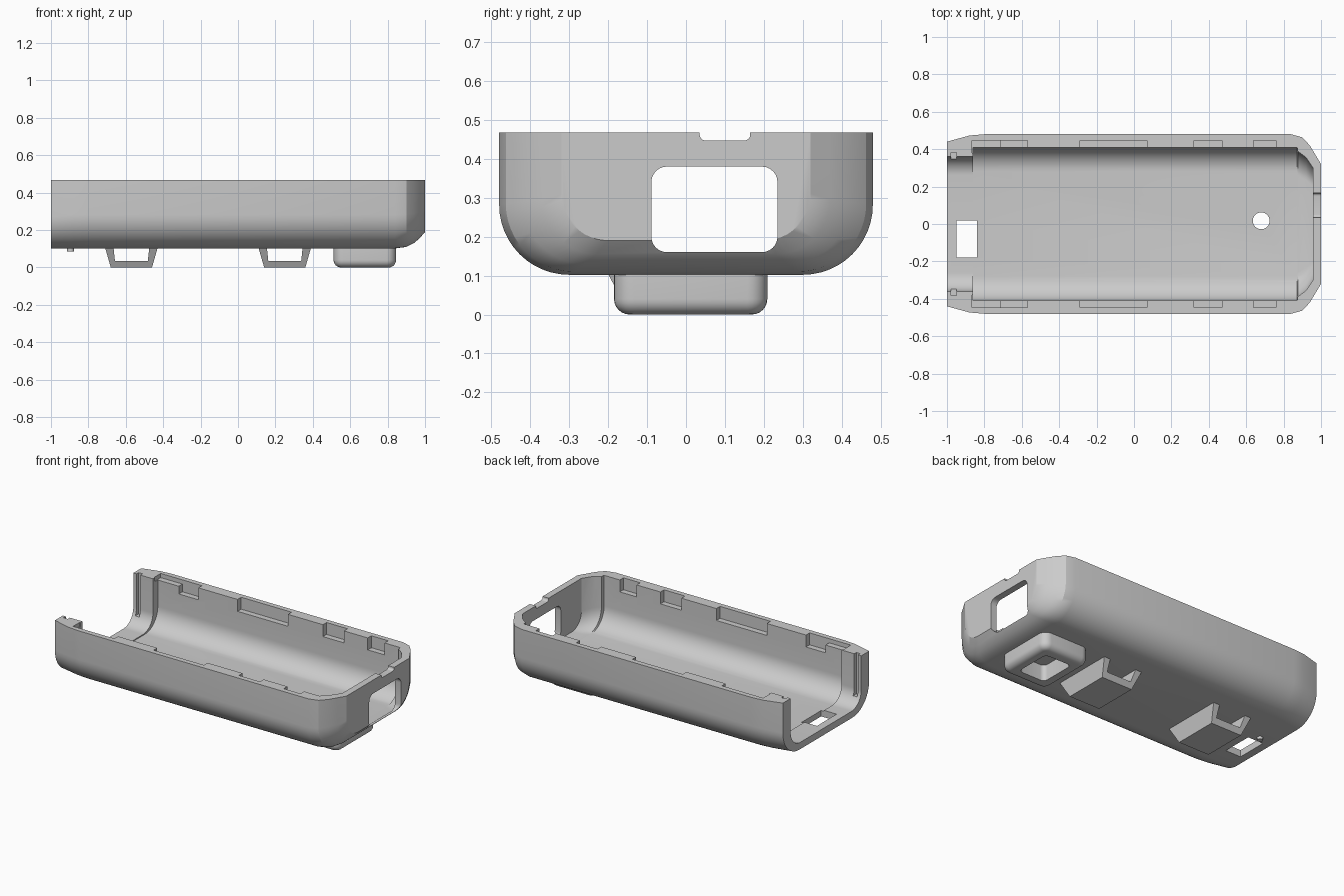
import bpy, bmesh, math
from mathutils import Vector

if "Cube" in bpy.data.objects:
    bpy.data.objects.remove(bpy.data.objects["Cube"], do_unlink=True)

grey = bpy.data.materials.new("plain grey")
grey.use_nodes = True
colour = (0.6, 0.6, 0.6, 1)
grey.diffuse_color = colour
grey.node_tree.nodes["Principled BSDF"].inputs["Base Color"].default_value = colour


def finish(name, bm):
    bmesh.ops.recalc_face_normals(bm, faces=bm.faces)
    mesh = bpy.data.meshes.new(name)
    bm.to_mesh(mesh)
    bm.free()
    mesh.materials.append(grey)
    ob = bpy.data.objects.new(name, mesh)
    bpy.context.collection.objects.link(ob)
    return ob


def loft(name, rings):
    """Skin matching closed rings of points into a solid."""
    bm = bmesh.new()
    loops = [[bm.verts.new(p) for p in ring] for ring in rings]
    n = len(loops[0])
    for a, b in zip(loops, loops[1:]):
        for i in range(n):
            j = (i + 1) % n
            bm.faces.new((a[i], a[j], b[j], b[i]))
    bm.faces.new(loops[0])
    bm.faces.new(loops[-1])
    return finish(name, bm)


def trough(x, w, bottom, r, top, steps=12):
    """U-shaped cross-section at x."""
    half = []
    for i in range(steps + 1):
        t = math.pi / 2 * i / steps
        half.append((w - r + r * math.cos(t), bottom + r - r * math.sin(t)))
    half = [(w, top)] + half
    return [Vector((x, y, z)) for y, z in half] + [Vector((x, -y, z)) for y, z in reversed(half)]


def box(name, x0, x1, y0, y1, z0, z1):
    return loft(name, [[(x, y0, z0), (x, y1, z0), (x, y1, z1), (x, y0, z1)] for x in (x0, x1)])


def rounded(cx, cy, hx, hy, r, steps=6):
    """Rounded rectangle outline as 2D points."""
    pts = []
    for k, (sx, sy) in enumerate(((1, 1), (-1, 1), (-1, -1), (1, -1))):
        for i in range(steps + 1):
            t = math.pi / 2 * (k + i / steps)
            pts.append((cx + sx * (hx - r) + r * math.cos(t), cy + sy * (hy - r) + r * math.sin(t)))
    return pts


def cylinder(name, x, y, r, z0, z1, n=32):
    ring = [(x + r * math.cos(math.tau * i / n), y + r * math.sin(math.tau * i / n)) for i in range(n)]
    return loft(name, [[(a, b, z) for a, b in ring] for z in (z0, z1)])


def combine(ob, other, op="DIFFERENCE"):
    """Apply a boolean and discard the helper."""
    mod = ob.modifiers.new("cut", "BOOLEAN")
    mod.operation, mod.solver, mod.object = op, "EXACT", other
    bpy.context.view_layer.update()
    mesh = bpy.data.meshes.new_from_object(ob.evaluated_get(bpy.context.evaluated_depsgraph_get()))
    ob.modifiers.clear()
    ob.data = mesh
    bpy.data.objects.remove(other, do_unlink=True)


# Outer shell: straight body, tapered open end, rounded closed end
TOP = 0.467
shell = loft("shell", [trough(x, w, b, r, TOP) for x, w, b, r in (
    (-1, .44, .102, .17), (-.88, .473, .102, .18), (-.8, .48, .102, .18), (.84, .48, .102, .18),
    (.9, .463, .11, .175), (.94, .42, .13, .16), (.97, .37, .155, .14), (1, .32, .19, .12))])

# Main cavity, with a narrower mouth at the open end
combine(shell, loft("cavity", [trough(x, w, b, r, .6) for x, w, b, r in (
    (-.86, .41, .14, .13), (.872, .41, .14, .13), (.876, .388, .14, .13),
    (.92, .355, .145, .12), (.957, .3, .158, .1))]))
combine(shell, loft("mouth", [trough(x, .36, .146, .1, .6) for x in (-1.1, -.85)]))

# Side details: mouth grooves and catch pockets along the rim
for s in (-1, 1):
    y0, y1 = sorted((s * .34, s * .382))
    combine(shell, box("groove", -.978, -.95, y0, y1, .2, .6))
    y0, y1 = sorted((s * .38, s * .447))
    for x0, x1, z in ((-.865, -.7, .44), (-.71, -.57, .39), (-.29, .07, .39),
                      (.32, .47, .39), (.64, .76, .39)):
        combine(shell, box("pocket", x0, x1, y0, y1, z, .6))

# Closed-end window and rim notch
window = rounded(.073, .27, .162, .11, .04)
combine(shell, loft("window", [[(x, y, z) for y, z in window] for x in (.9, 1.1)]))
notch = rounded(.1, .547, .065, .1, .015)
combine(shell, loft("notch", [[(x, y, z) for y, z in notch] for x in (.9, 1.1)]))

# Floor openings
combine(shell, box("floor_slot", -.95, -.84, -.18, .02, .05, .2))
combine(shell, cylinder("floor_hole", .68, .017, .045, .05, .2))

# Hollow rounded foot under the closed end
R = .04
rings = [[(x, y, .108) for x, y in rounded(.678, .012, .167, .197, .05)]]
for i in range(7):
    t = math.pi / 2 * i / 6
    d = R * (1 - math.cos(t))
    rings.append([(x, y, R - R * math.sin(t)) for x, y in rounded(.678, .012, .167 - d, .197 - d, .052 - d)])
foot = loft("foot", rings)
inner = rounded(.678, .012, .095, .12, .03)
combine(foot, loft("foot_recess", [[(x, y, z) for x, y in inner] for z in (-.1, .2)]))

# Belt loops: tapered blocks with a tunnel through them
loops = []
for cx in (-.57, .25):
    loop = loft("belt_loop", [[(cx + sx * hx, sy * hy, z) for sx, sy in ((-1, -1), (1, -1), (1, 1), (-1, 1))]
                              for z, hx, hy in ((0, .11, .145), (.104, .14, .2))])
    tunnel = loft("tunnel", [[(cx - .088, y, .035), (cx + .088, y, .035), (cx + .095, y, .102),
                              (cx - .095, y, .102)] for y in (-.3, .3)])
    combine(loop, tunnel)
    loops.append(loop)

# Small locating nub
nub = cylinder("locating_nub", -.895, .06, .018, .085, .11, 16)

for ob in [shell, foot, nub] + loops:
    bpy.ops.object.select_all(action="DESELECT")
    ob.select_set(True)
    bpy.context.view_layer.objects.active = ob
    bpy.ops.object.shade_smooth_by_angle(angle=math.radians(30))
